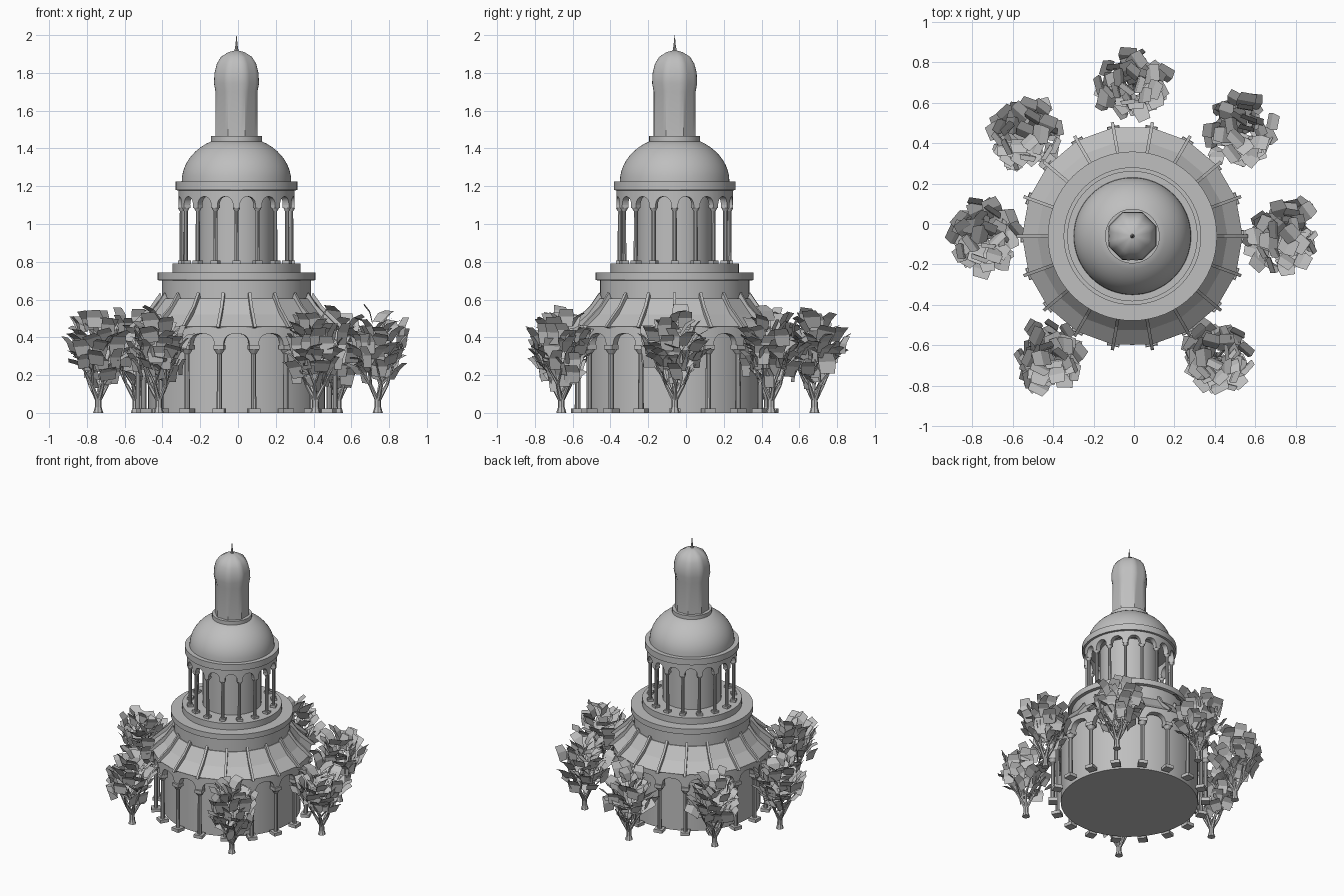
import bpy, bmesh, math, random
from mathutils import Vector, Matrix

if "Cube" in bpy.data.objects:
    bpy.data.objects.remove(bpy.data.objects["Cube"])

random.seed(11)
CX, CY = -0.008, -0.06          # axis of the building

stone = bpy.data.materials.new("plain_grey")
stone.diffuse_color = (0.52, 0.52, 0.52, 1)
stone.use_nodes = True
stone.node_tree.nodes["Principled BSDF"].inputs["Base Color"].default_value = stone.diffuse_color


def finish(name, bm, loc=(CX, CY, 0), smooth=35, fix=True):
    if fix:
        bmesh.ops.recalc_face_normals(bm, faces=bm.faces)
    me = bpy.data.meshes.new(name)
    bm.to_mesh(me)
    bm.free()
    me.materials.append(stone)
    ob = bpy.data.objects.new(name, me)
    ob.location = loc
    bpy.context.collection.objects.link(ob)
    if smooth:
        bpy.ops.object.select_all(action='DESELECT')
        ob.select_set(True)
        bpy.context.view_layer.objects.active = ob
        bpy.ops.object.shade_smooth_by_angle(angle=math.radians(smooth))
    return ob


def lathe(name, profile, sides=64, smooth=30, lobes=0.0):
    """Revolve (radius, z) points, capped; lobes hollows the sides into 8 flutes."""
    bm = bmesh.new()
    rings = []
    for r, z in profile:
        ring = []
        for i in range(sides):
            a = 2 * math.pi * i / sides
            q = r * (1 - lobes * abs(math.cos(4 * a)))
            ring.append(bm.verts.new((q * math.cos(a), q * math.sin(a), z)))
        rings.append(ring)
    for a, b in zip(rings, rings[1:]):
        for i in range(sides):
            j = (i + 1) % sides
            bm.faces.new((a[i], a[j], b[j], b[i]))
    bm.faces.new(rings[0][::-1])
    bm.faces.new(rings[-1])
    return finish(name, bm, smooth=smooth)


def add_cone(bm, p, q, r1, r2, sides=8):
    p, q = Vector(p), Vector(q)
    d = q - p
    m = Matrix.Translation((p + q) / 2) @ d.to_track_quat('Z', 'Y').to_matrix().to_4x4()
    bmesh.ops.create_cone(bm, cap_ends=True, segments=sides, radius1=r1,
                          radius2=r2, depth=d.length, matrix=m)


def add_box(bm, ang, r, z0, z1, w):
    m = (Matrix.Rotation(ang, 4, 'Z') @ Matrix.Translation((r, 0, (z0 + z1) / 2))
         @ Matrix.Diagonal((w, w, z1 - z0, 1)))
    bmesh.ops.create_cube(bm, size=1, matrix=m)


def columns(name, n, turn, r, z0, z1, rad, pad, pad_h):
    bm = bmesh.new()
    for i in range(n):
        a = turn + 2 * math.pi * i / n
        c, s = r * math.cos(a), r * math.sin(a)
        add_box(bm, a, r, z0, z0 + pad_h, pad)
        add_cone(bm, (c, s, z0 + pad_h), (c, s, z1 - pad_h), rad, rad * 0.9, 10)
        add_cone(bm, (c, s, z1 - 2 * pad_h), (c, s, z1 - pad_h), rad, pad * 0.5, 10)
        add_box(bm, a, r, z1 - pad_h, z1, pad * 0.9)
    finish(name, bm)


def arcade(name, n, turn, r_in, r_out, z_spring, z_crown, z_top, pier, power):
    """Ring wall whose lower edge rises into an arch between columns."""
    bm = bmesh.new()
    steps, secs = 14, []
    for i in range(n):
        ts = [0.0] + [pier + (1 - 2 * pier) * (0.5 - 0.5 * math.cos(math.pi * k / (steps - 1)))
                      for k in range(steps)]
        for t in ts:
            a = turn + 2 * math.pi * (i + t) / n
            u = min(1, abs(t - 0.5) / (0.5 - pier))
            z = z_spring + (z_crown - z_spring) * (1 - u ** power) ** (1 / power)
            c, s = math.cos(a), math.sin(a)
            secs.append([bm.verts.new((r * c, r * s, h)) for r, h in
                         ((r_out, z), (r_out, z_top), (r_in, z_top), (r_in, z))])
    for a, b in zip(secs, secs[1:] + secs[:1]):
        for k in range(4):
            bm.faces.new((a[k], b[k], b[(k + 1) % 4], a[(k + 1) % 4]))
    finish(name, bm)


deg = math.radians

# lower storey
lathe("lower_drum", [(0.468, 0), (0.468, 0.46)])
columns("lower_columns", 18, 0, 0.522, 0, 0.36, 0.015, 0.062, 0.024)
arcade("lower_arcade", 18, 0, 0.495, 0.537, 0.35, 0.42, 0.455, 0.13, 2.6)

# skirt roof with fins
lathe("skirt_roof", [(0.46, 0.445), (0.537, 0.445), (0.545, 0.457), (0.47, 0.52),
                     (0.405, 0.605), (0.39, 0.605)], sides=18, smooth=0)
bm = bmesh.new()
fin = [(0.53, 0.447), (0.572, 0.455), (0.51, 0.515), (0.455, 0.565), (0.405, 0.637), (0.39, 0.6)]
for i in range(18):
    rot = Matrix.Rotation(deg(20 * i), 4, 'Z')
    sides = [[bm.verts.new(rot @ Vector((r, w, z))) for r, z in fin] for w in (-0.008, 0.008)]
    bm.faces.new(sides[0])
    bm.faces.new(sides[1][::-1])
    for k in range(len(fin)):
        j = (k + 1) % len(fin)
        bm.faces.new((sides[0][k], sides[0][j], sides[1][j], sides[1][k]))
finish("roof_fins", bm, smooth=0)

# terrace cornice and step
lathe("terrace", [(0.395, 0.59), (0.395, 0.70), (0.418, 0.703), (0.418, 0.743),
                  (0.34, 0.743), (0.34, 0.79)])

# upper storey
lathe("upper_drum", [(0.2, 0.785), (0.2, 1.19)])
columns("upper_columns", 16, deg(-90), 0.29, 0.79, 1.10, 0.012, 0.04, 0.016)
arcade("upper_arcade", 16, deg(-90), 0.272, 0.308, 1.09, 1.145, 1.182, 0.14, 2.3)
lathe("upper_cornice", [(0.31, 1.178), (0.322, 1.18), (0.322, 1.226), (0.28, 1.226)])

# dome, fluted lantern and spike
lathe("dome", [(0.29 * math.cos(t), 1.225 + 0.24 * math.sin(t))
               for t in (deg(7 * k) for k in range(10))])
lathe("lantern_ring", [(0.135, 1.425), (0.135, 1.465)])
lathe("lantern", [(0.119, 1.46), (0.119, 1.70), (0.128, 1.745), (0.125, 1.80), (0.112, 1.848),
                  (0.088, 1.885), (0.045, 1.91), (0.012, 1.918)], sides=32, smooth=40, lobes=0.07)
lathe("spike", [(0.012, 1.91), (0.006, 1.945), (0.0008, 2.0)], sides=8)


# trees
def tree(name, x, y):
    bm = bmesh.new()
    add_cone(bm, (0, 0, 0), (0, 0, 0.03), 0.027, 0.018)
    add_cone(bm, (0, 0, 0.03), (0, 0, 0.085), 0.018, 0.017)
    start = random.random() * 6
    for i in range(5):
        a = start + i * 1.257
        d = Vector((math.cos(a), math.sin(a), 0))
        mid = d * 0.05 + Vector((0, 0, 0.15))
        add_cone(bm, (0, 0, 0.06), mid, 0.013, 0.009, 6)
        for da in (-0.5, 0.5):
            tip = Vector((math.cos(a + da) * 0.11, math.sin(a + da) * 0.11, random.uniform(0.22, 0.34)))
            add_cone(bm, mid, tip, 0.008, 0.003, 5)
    finish(name + "_trunk", bm, (x, y, 0))

    bm = bmesh.new()
    count = 64
    for i in range(count):
        # egg-shaped crown; large leaves point up and outward like a vase
        h = 1 - 2 * (i + 0.5) / count
        a = start + i * 2.39996 + random.uniform(-0.3, 0.3)
        k = random.uniform(0.3, 1.05) ** 0.6
        rad = math.sqrt(1 - h * h) * 0.165 * k
        pos = Vector((rad * math.cos(a), rad * math.sin(a), 0.35 + 0.185 * h * k))
        side = a + random.uniform(-0.9, 0.9)
        lean = random.uniform(0.2, 1.1)
        up = Vector((math.cos(side) * math.sin(lean), math.sin(side) * math.sin(lean), math.cos(lean)))
        across = Vector((-math.sin(side), math.cos(side), random.uniform(-0.5, 0.5)))
        nor = across.cross(up).normalized()
        across = up.cross(nor)
        w, l = random.uniform(0.036, 0.047), random.uniform(0.044, 0.058)
        rows = [[bm.verts.new(pos + across * u * w * f + up * v * l + nor * 0.012 * v * v)
                 for u in (-1, 1)] for v, f in ((-1, 0.85), (0.1, 1.05), (1, 0.85))]
        for p, q in zip(rows, rows[1:]):
            bm.faces.new((p[0], p[1], q[1], q[0]))
    finish(name + "_leaves", bm, (x, y, 0), smooth=0, fix=False)


for i, (x, y) in enumerate([(-0.74, -0.06), (0.74, -0.06), (-0.42, -0.66), (0.41, -0.66),
                            (0.0, 0.68), (-0.54, 0.43), (0.53, 0.45)]):
    tree("tree_%d" % (i + 1), x, y)
